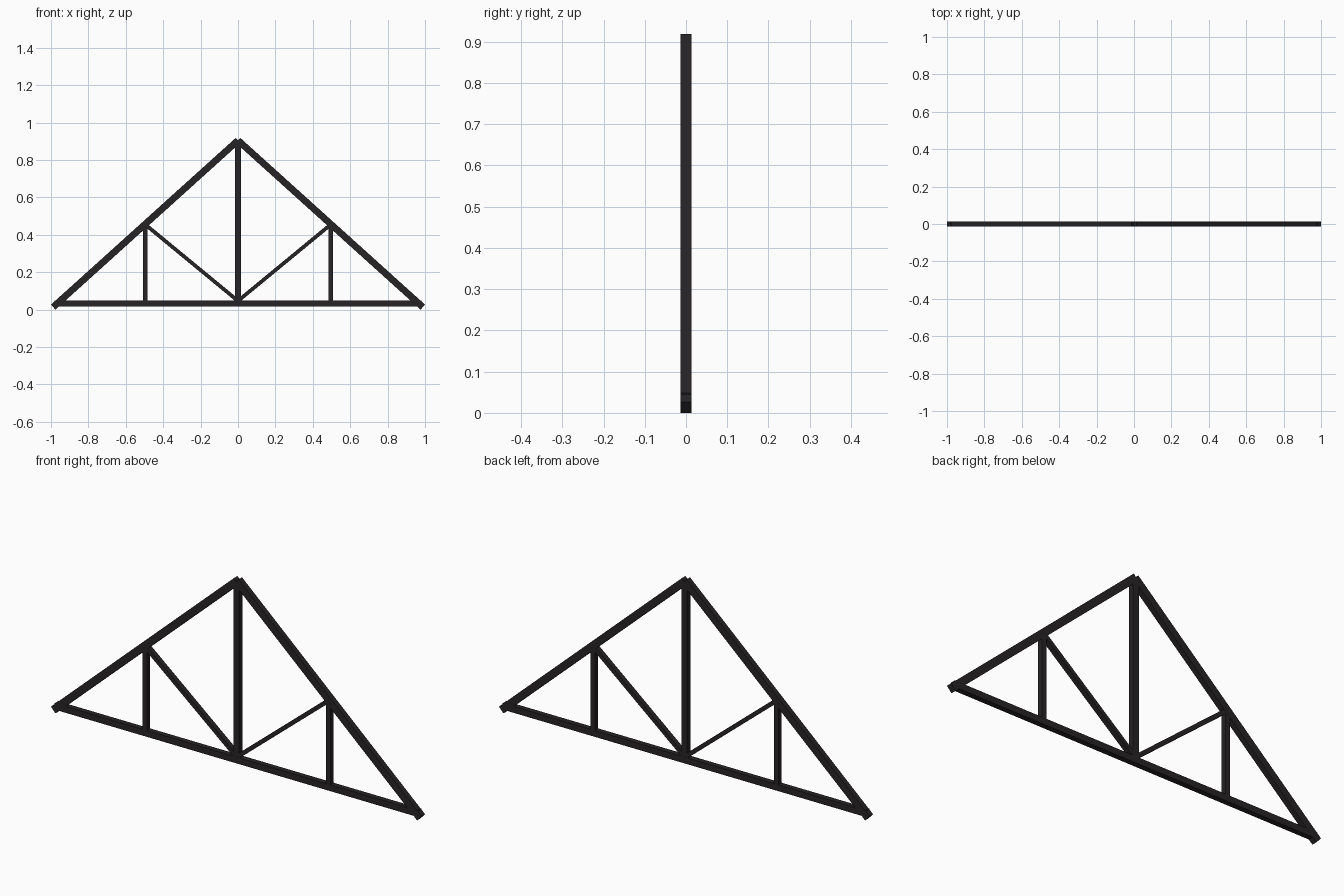
import bpy
import math

if "Cube" in bpy.data.objects:
    bpy.data.objects.remove(bpy.data.objects["Cube"])

mat = bpy.data.materials.new("dark_timber")
mat.diffuse_color = (0.02, 0.017, 0.018, 1)
mat.use_nodes = True
mat.node_tree.nodes["Principled BSDF"].inputs["Base Color"].default_value = mat.diffuse_color


def beam(name, a, b, thick, depth):
    """Square-ended timber between two (x, z) points in the truss plane."""
    dx, dz = b[0] - a[0], b[1] - a[1]
    bpy.ops.mesh.primitive_cube_add(
        size=1,
        location=((a[0] + b[0]) / 2, 0, (a[1] + b[1]) / 2),
        rotation=(0, -math.atan2(dz, dx), 0))
    ob = bpy.context.object
    ob.name = name
    ob.scale = (math.hypot(dx, dz), depth, thick)
    bpy.ops.object.transform_apply(location=False, rotation=False, scale=True)
    ob.data.materials.append(mat)
    return ob


# Bottom chord and central post
beam("bottom_chord", (-0.98, 0.033), (0.98, 0.033), 0.031, 0.0264)
beam("king_post", (0, 0.035), (0, 0.895), 0.031, 0.026)

# Mirrored members
for side, s in (("left", -1), ("right", 1)):
    beam(f"rafter_{side}", (s * 0.988, 0.0135), (0, 0.905), 0.036, 0.0268)
    beam(f"side_post_{side}", (s * 0.495, 0.035), (s * 0.495, 0.455), 0.024, 0.0256)
    beam(f"diagonal_{side}", (s * 0.492, 0.452), (s * 0.01, 0.055), 0.02, 0.0252)
